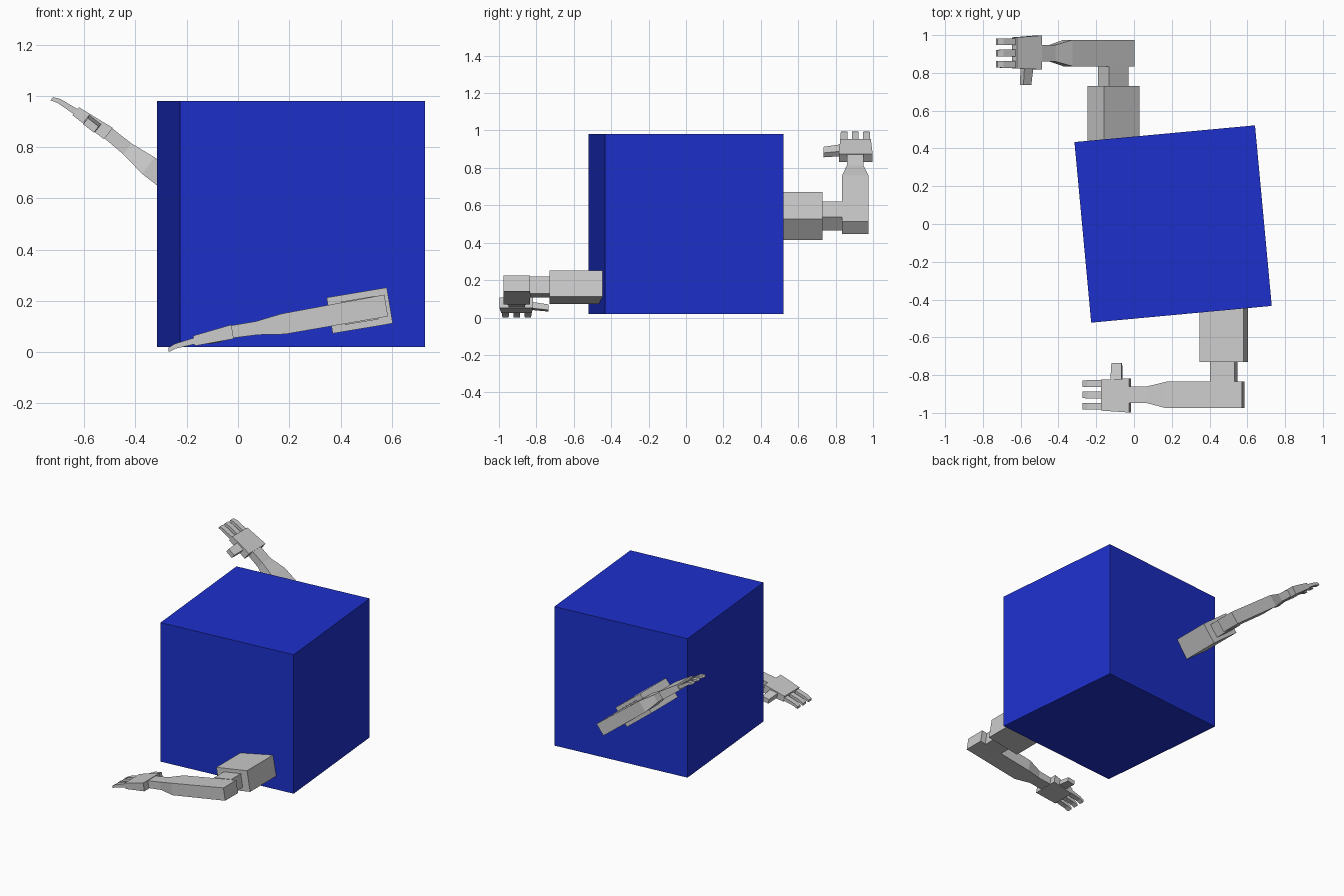
import bpy, bmesh
from math import sin, cos, radians
from mathutils import Matrix

if "Cube" in bpy.data.objects:
    bpy.data.objects.remove(bpy.data.objects["Cube"])


def loft(name, sections, place, across=False):
    """Square tube through sections (pos, a0, a1, n0, n1); across = runs along y."""
    bm = bmesh.new()
    rings = []
    for p, a0, a1, n0, n1 in sections:
        ring = []
        for a, n in ((a0, n0), (a1, n0), (a1, n1), (a0, n1)):
            ring.append(bm.verts.new(place(a, p, n) if across else place(p, a, n)))
        rings.append(ring)
    bm.faces.new(rings[0])
    bm.faces.new(rings[-1])
    for r, q in zip(rings, rings[1:]):
        for i in range(4):
            j = (i + 1) % 4
            bm.faces.new((r[i], r[j], q[j], q[i]))
    bmesh.ops.recalc_face_normals(bm, faces=bm.faces[:])
    me = bpy.data.meshes.new(name)
    bm.to_mesh(me)
    bm.free()
    ob = bpy.data.objects.new(name, me)
    bpy.context.collection.objects.link(ob)
    return ob


def arm(prefix, side, ex, ez, degrees):
    t = radians(degrees)

    # s runs from elbow to fingertips, y is distance from centre, n is upward normal
    def place(s, y, n):
        return (ex - s * cos(t) + n * sin(t), side * y, ez + s * sin(t) + n * cos(t))

    # shoulder block and elbow link
    loft(prefix + "_upper_arm", [(-0.014, 0.41, 0.73, -0.073, 0.069),
                                 (0.224, 0.41, 0.73, -0.073, 0.069)], place)
    loft(prefix + "_elbow", [(0.039, 0.73, 0.835, -0.048, 0.044),
                             (0.171, 0.73, 0.835, -0.048, 0.044)], place)
    # forearm tapering to the wrist
    loft(prefix + "_forearm", [(0.0, 0.835, 0.975, -0.043, 0.043),
                               (0.408, 0.835, 0.975, -0.045, 0.036),
                               (0.513, 0.86, 0.948, -0.03, 0.023),
                               (0.615, 0.86, 0.948, -0.026, 0.023)], place)
    # palm
    loft(prefix + "_palm", [(0.608, 0.818, 0.998, -0.03, 0.026),
                            (0.762, 0.824, 0.988, -0.032, 0.008)], place)
    # three fingers, curled at the tips
    for i in range(3):
        y = 0.845 + 0.06 * i
        loft(f"{prefix}_finger_{i + 1}", [(0.755, y - 0.018, y + 0.018, -0.025, 0.0),
                                          (0.838, y - 0.018, y + 0.018, -0.03, -0.011),
                                          (0.866, y - 0.017, y + 0.017, -0.039, -0.023)], place)
    # thumb pointing inward
    loft(prefix + "_thumb", [(0.735, 0.655, 0.708, -0.034, -0.004),
                             (0.83, 0.652, 0.712, -0.024, 0.01)], place, across=True)


# blue cube body
bpy.ops.mesh.primitive_cube_add(size=0.96, location=(0.207, 0, 0.5),
                                rotation=(0, 0, radians(5.3)))
body = bpy.context.object
body.name = "cube_body"
blue = bpy.data.materials.new("blue")
blue.diffuse_color = (0.012, 0.03, 0.6, 1)
blue.use_nodes = True
blue.node_tree.nodes["Principled BSDF"].inputs["Base Color"].default_value = blue.diffuse_color
body.data.materials.append(blue)

# mirrored arms, each swung to its own angle
arm("front_arm", -1, 0.578, 0.182, -9.5)
arm("back_arm", 1, -0.025, 0.48, 38)
